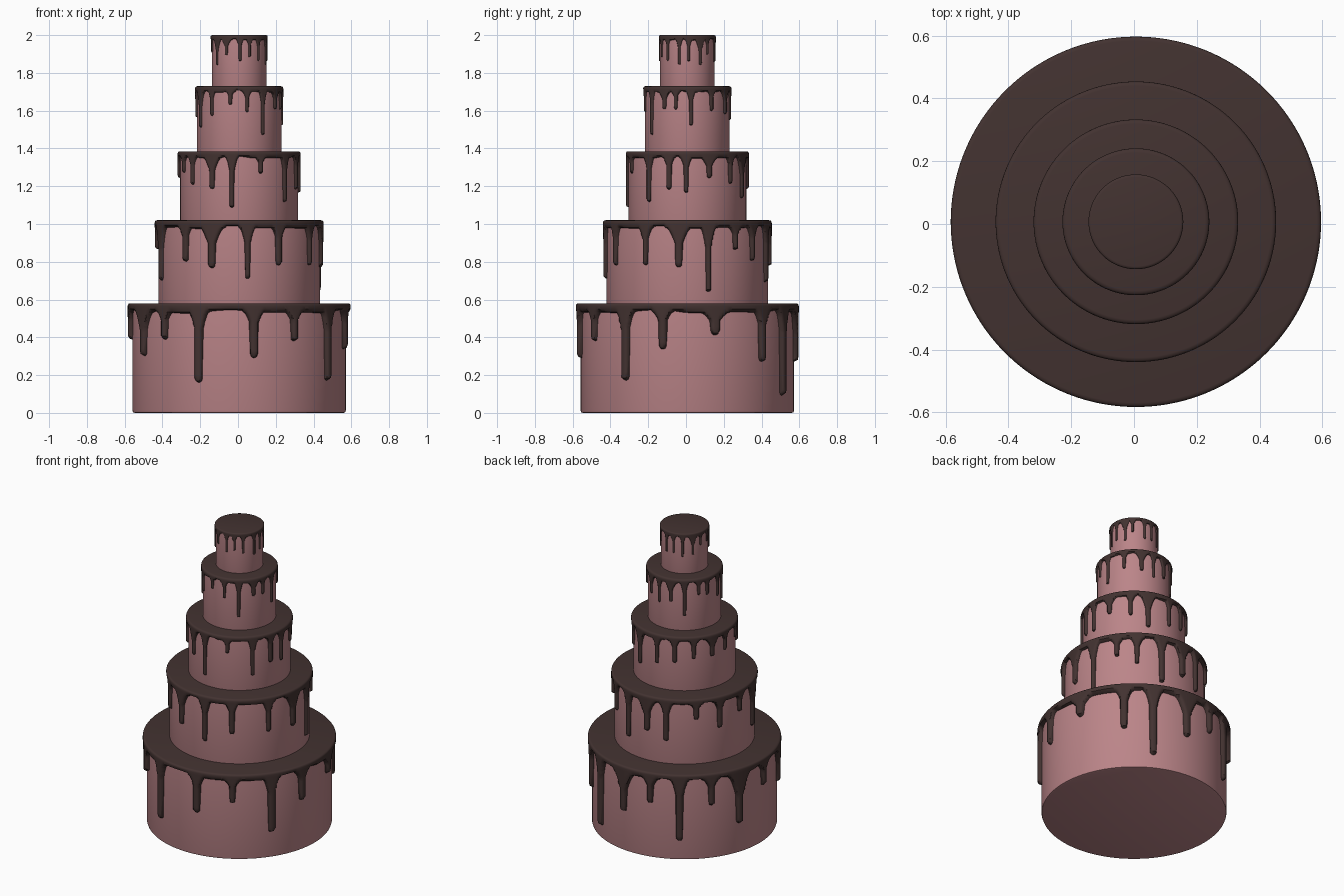
import bpy, bmesh, math, random
from math import sin, cos, radians, pi, sqrt, hypot

if "Cube" in bpy.data.objects:
    bpy.data.objects.remove(bpy.data.objects["Cube"])

random.seed(4)
CX, CY = .006, .007


def material(name, rgb):
    m = bpy.data.materials.new(name)
    m.diffuse_color = (*rgb, 1)
    m.use_nodes = True
    m.node_tree.nodes["Principled BSDF"].inputs["Base Color"].default_value = m.diffuse_color
    return m


PINK = material("pink_sponge", (0.50, 0.235, 0.25))
CHOC = material("chocolate", (0.055, 0.032, 0.03))


def lathe(bm, profiles):
    # skin a ring of vertical profiles and cap the first point of each
    cols = [[bm.verts.new(p) for p in prof] for prof in profiles]
    for a, b in zip(cols, cols[1:] + cols[:1]):
        for j in range(len(a) - 1):
            bm.faces.new((a[j], a[j + 1], b[j + 1], b[j]))
    bm.faces.new([c[0] for c in cols])
    return cols


def polar(r, t, z):
    return (CX + r * cos(t), CY + r * sin(t), z)


def finish(bm, name, mat):
    bmesh.ops.remove_doubles(bm, verts=bm.verts, dist=1e-5)
    bmesh.ops.recalc_face_normals(bm, faces=bm.faces)
    me = bpy.data.meshes.new(name)
    bm.to_mesh(me)
    bm.free()
    ob = bpy.data.objects.new(name, me)
    bpy.context.collection.objects.link(ob)
    me.materials.append(mat)
    bpy.context.view_layer.objects.active = ob
    ob.select_set(True)
    bpy.ops.object.shade_smooth_by_angle(angle=radians(40))
    ob.select_set(False)


def sponge(name, r, z0, z1):
    # cylinder with a softened bottom rim
    bm = bmesh.new()
    prof = [(r - .012, z0), (r - .003, z0 + .003), (r, z0 + .012), (r, z1)]
    cols = lathe(bm, [[polar(a, 2 * pi * i / 128, z) for a, z in prof] for i in range(128)])
    bm.faces.new([c[-1] for c in cols])
    finish(bm, name, PINK)


def all_drips(main, height):
    # main drips (angle, length), with smaller random ones filling the gaps
    drips = [(a, d) for a, d in main]
    for (a, _), (b, _) in zip(main, main[1:] + main[:1]):
        gap = (b - a) % 360
        count = round(gap / 23) - 1
        for k in range(count):
            t = (k + 1 + random.uniform(-.15, .15)) / (count + 1)
            drips.append((a + gap * t, height * random.uniform(.3, .6)))
    return drips


def icing(name, body, r, top, height, main):
    # glaze: flat top, rounded rim, and a skirt whose lower edge runs into drips
    n, rows = 480, 30
    width, skirt = .003 + .031 * r, .02 + .045 * r
    drips = all_drips(main, height)
    angles = [2 * pi * i / n for i in range(n)]

    def depth(t):
        d = skirt * (1 + .12 * sin(5 * t) + .1 * sin(9 * t + 1))
        for k, (ang, length) in enumerate(drips):
            broad = k % 4 == 0                      # every fourth drip flares wide
            w = width * (1.15 if broad else 1)
            flare = width * (3.5 if broad else 2)
            u = abs((t - radians(ang) + pi) % (2 * pi) - pi) * r
            if u < w:
                d = max(d, length - w + sqrt(w * w - u * u))
            elif u < w + flare:
                h = (length - skirt) * (.45 if broad else .3)
                d = max(d, skirt + h * (1 - (u - w) / flare) ** 2)
        return d

    low = [depth(t) for t in angles]
    deepest = max(low)
    step = 2 * pi * r / n
    reach = int(width * 1.1 / step) + 2

    def bulge(i, d):
        # rounded section from the distance to the glaze's lower edge
        dist = low[i] - d
        for k in range(-reach, reach + 1):
            dist = min(dist, hypot(k * step, max(0, low[(i + k) % n] - d)))
        q = min(1, max(0, dist / width))
        return sqrt(1 - (1 - q) ** 2)

    rim = min(.014, r * .06)
    bm = bmesh.new()
    profiles = []
    for i, t in enumerate(angles):
        pts = [polar(r - rim, t, top), polar(r - rim * .4, t, top - rim * .15),
               polar(r - rim * .1, t, top - rim * .5)]
        for j in range(rows + 1):
            d = min(rim + (deepest - rim) * j / rows, low[i])
            pts.append(polar(body - .004 + (r - body + .004) * bulge(i, d), t, top - d))
        profiles.append(pts)
    lathe(bm, profiles)
    finish(bm, name, CHOC)


# tier: name, icing radius, top height, most prominent drips (angle, length)
TIERS = [
    ("bottom", .59, .58, [(-152, .28), (-112, .42), (-82, .29), (-35, .41), (15, .17),
                          (44, .31), (62, .49), (122, .45), (161, .38)]),
    ("second", .447, 1.02, [(-162, .32), (-131, .22), (-84, .31), (-61, .24), (-6, .25),
                            (15, .38), (73, .33), (110, .29)]),
    ("third", .326, 1.385, [(-117, .2), (-97, .3), (-40, .27), (-1, .22), (66, .25), (114, .18)]),
    ("fourth", .234, 1.73, [(-154, .22), (-102, .1), (-56, .26), (5, .21), (62, .15), (125, .25)]),
    ("top", .151, 2, [(-143, .16), (-88, .14), (3, .14), (97, .14)]),
]

base = 0
for name, r, top, main in TIERS:
    body = r * .957
    sponge(name + "_tier_sponge", body, max(0, base - .01), top - .012)
    icing(name + "_tier_icing", body, r, top, top - base, main)
    base = top
